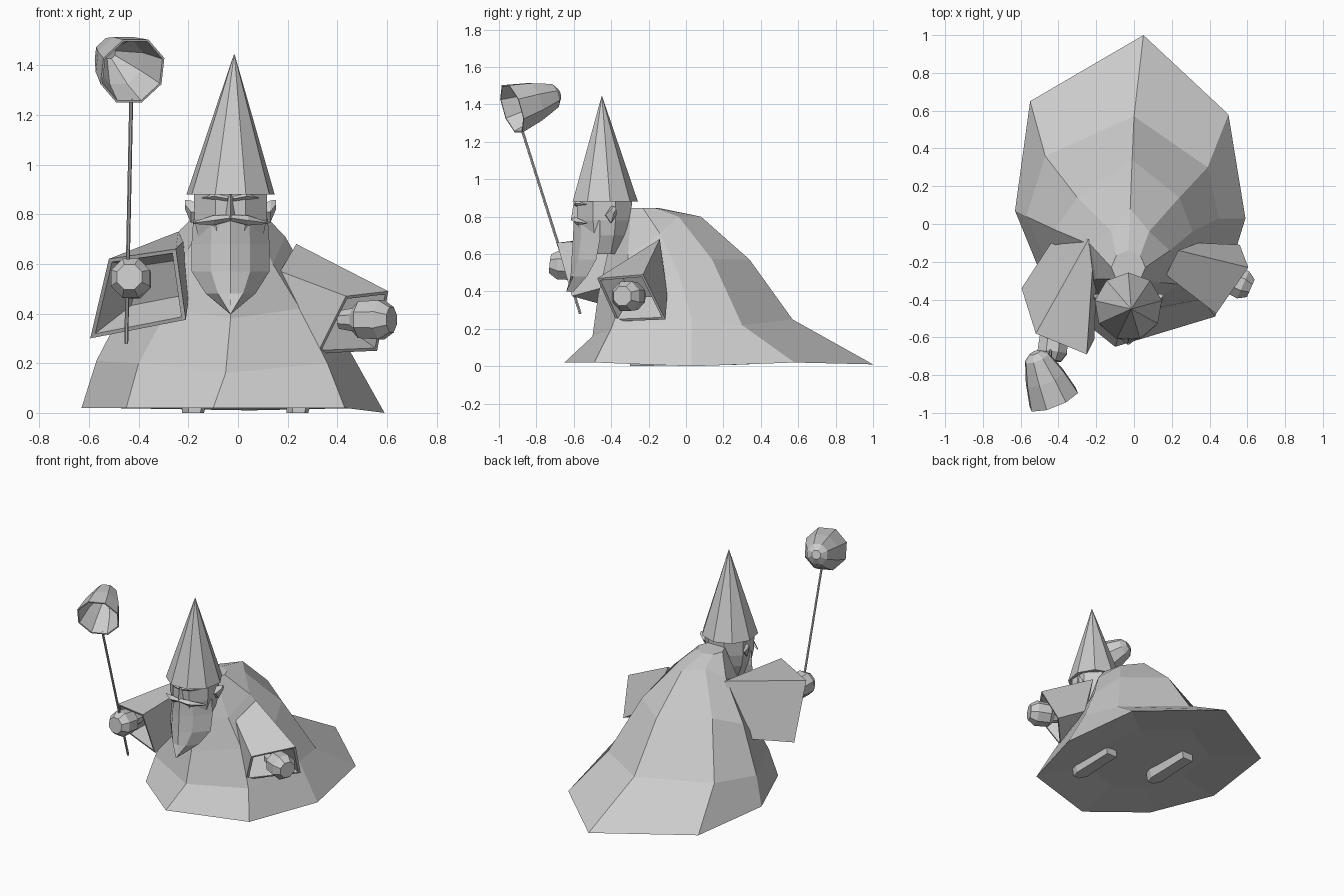
import bpy, bmesh, math
from mathutils import Vector, Matrix

cube = bpy.data.objects.get("Cube")
if cube:
    bpy.data.objects.remove(cube, do_unlink=True)

GREY = (0.6, 0.6, 0.6, 1)
mat = bpy.data.materials.new("plain grey")
mat.use_nodes = True
mat.diffuse_color = GREY
mat.node_tree.nodes["Principled BSDF"].inputs["Base Color"].default_value = GREY

HEAD = Vector((-0.03, -0.437, 0))


def finish(name, bm):
    bmesh.ops.recalc_face_normals(bm, faces=bm.faces)
    mesh = bpy.data.meshes.new(name)
    bm.to_mesh(mesh)
    bm.free()
    mesh.materials.append(mat)
    obj = bpy.data.objects.new(name, mesh)
    bpy.context.collection.objects.link(obj)
    return obj


def loft(name, rings, matrix=None):
    """Skin a list of equal-length point rings and cap both ends."""
    bm = bmesh.new()
    rows = [[bm.verts.new(p) for p in ring] for ring in rings]
    n = len(rows[0])
    for a, b in zip(rows, rows[1:]):
        for i in range(n):
            j = (i + 1) % n
            bm.faces.new((a[i], a[j], b[j], b[i]))
    bm.faces.new(rows[0])
    bm.faces.new(rows[-1])
    if matrix:
        bm.transform(matrix)
    return finish(name, bm)


def circle(r, z, n=8, turn=0.0, centre=(0, 0)):
    return [(centre[0] + r * math.cos(turn + math.tau * i / n),
             centre[1] + r * math.sin(turn + math.tau * i / n), z) for i in range(n)]


def aim(start, direction):
    return Matrix.Translation(start) @ Vector(direction).to_track_quat("Z", "Y").to_matrix().to_4x4()


def scaled(ring, factor, shift=Vector()):
    centre = sum((Vector(p) for p in ring), Vector()) / len(ring)
    return [centre + (Vector(p) - centre) * factor + shift for p in ring]


# Robe: ribs from hem to shoulder, running round from the back by the left side
ribs = [
    [(.05, 1, .01), (0, .57, .25), (-.01, .34, .57), (-.02, .08, .8)],
    [(.5, .58, .02), (.39, .3, .22), (.24, .14, .57), (.08, -.04, .8)],
    [(.59, .03, 0), (.45, .03, .25), (.31, -.04, .5), (.19, -.14, .71)],
    [(.43, -.49, .02), (.36, -.4, .2), (.25, -.32, .42), (.14, -.31, .6)],
    [(-.1, -.65, .02), (-.05, -.5, .16), (-.03, -.47, .38), (-.03, -.42, .6)],
    [(-.45, -.37, .02), (-.4, -.34, .2), (-.28, -.31, .42), (-.2, -.29, .66)],
    [(-.63, .07, .02), (-.57, .04, .21), (-.42, -.03, .5), (-.23, -.11, .74)],
    [(-.55, .65, .02), (-.47, .36, .25), (-.3, .14, .57), (-.12, -.04, .8)],
]
robe_rings = [[rib[k] for rib in ribs] for k in range(4)]
underside = scaled(robe_rings[0], .55, Vector((0, 0, .04)))
collar = circle(.09, .845, 8, 0, (-.03, -.23))
loft("robe", [underside] + robe_rings + [[collar[(2 - i) % 8] for i in range(8)]])


# Sleeves: four-sided, flaring to a thin rim with a deep recess
def sleeve(name, root, mouth):
    depth = sum((Vector(p) for p in root), Vector()) / 4 - sum((Vector(p) for p in mouth), Vector()) / 4
    loft(name, [root, mouth, scaled(mouth, .9), scaled(mouth, .5, depth * .5)])


sleeve("right_sleeve",
       [(-.24, -.08, .73), (-.22, -.24, .69), (-.2, -.34, .45), (-.4, -.04, .39)],
       [(-.52, -.58, .62), (-.25, -.69, .66), (-.21, -.61, .375), (-.595, -.34, .3)])
sleeve("left_sleeve",
       [(.235, -.14, .68), (.17, -.27, .57), (.2, -.33, .36), (.34, -.1, .38)],
       [(.605, -.23, .49), (.435, -.475, .47), (.32, -.37, .24), (.56, -.11, .25)])


# Hands: rounded blocks on short wrists
def hand(name, centre, direction):
    rings = [circle(r, z, 8, math.pi / 8)
             for r, z in ((.04, -.15), (.05, -.09), (.08, -.06), (.085, .03), (.055, .075))]
    loft(name, rings, aim(centre, direction))


hand("right_hand", (-.43, -.65, .54), (-.1, -1, .1))
hand("left_hand", (.55, -.31, .375), (.9, -.4, 0))

# Staff and its bell-shaped hollow head
foot_end, top_end = Vector((-.45, -.565, .28)), Vector((-.43, -.877, 1.265))
axis = top_end - foot_end
loft("staff", [circle(.008, 0, 6), circle(.008, axis.length, 6)], aim(foot_end, axis))
bell = [(.03, .28), (.07, .25), (.113, .13), (.143, 0), (.134, 0), (.1, .13), (.025, .255)]
loft("staff_bell", [circle(r, z, 8, math.pi / 8) for r, z in bell],
     aim((-.425, -.93, 1.376), (-.1, .25, .08)))

# Hat: nine-sided cone
hat_turn = math.pi / 2
loft("hat", [circle(.18, .88, 9, hat_turn, HEAD), circle(.001, 1.445, 9, hat_turn, (-.015, -.45))])

# Head
loft("head", [circle(r, z, 8, math.pi / 8, HEAD)
              for r, z in ((.09, .6), (.14, .7), (.157, .78), (.16, .89))])


# Beard: ridged down the middle, narrowing to a point
def beard_ring(z, w, front, back):
    outline = [(-w, back), (-w * .5, (front + back) / 2 - .03), (0, front),
               (w * .5, (front + back) / 2 - .03), (w, back)]
    return [(HEAD.x + x, y, z) for x, y in outline]


loft("beard", [beard_ring(.78, .15, -.6, -.46), beard_ring(.68, .157, -.605, -.46),
               beard_ring(.57, .157, -.612, -.48), beard_ring(.48, .1, -.617, -.53),
               beard_ring(.4, .004, -.62, -.6)])

# Nose: small wedge
loft("nose", [[(HEAD.x - .03, -.57, .77), (HEAD.x, -.615, .78), (HEAD.x + .03, -.57, .77)],
              [(HEAD.x - .012, -.57, .88), (HEAD.x, -.6, .88), (HEAD.x + .012, -.57, .88)]])


# Paired face parts
def cross(x, y, z, h, d):
    return [(x, y - d, z), (x, y, z + h), (x, y + d, z), (x, y, z - h)]


for side, word in ((1, "left"), (-1, "right")):
    def at(x, y, z, h, d):
        return cross(HEAD.x + side * x, y, z, h, d)
    loft(word + "_moustache", [at(.0, -.6, .785, .012, .015), at(.07, -.585, .775, .02, .02),
                               at(.15, -.53, .765, .004, .005)])
    loft(word + "_eyebrow", [at(.01, -.585, .862, .01, .012), at(.065, -.583, .872, .012, .012),
                             at(.12, -.515, .865, .006, .01)])
    loft(word + "_ear", [at(.13, -.41, .805, .035, .025), at(.16, -.4, .81, .045, .03),
                         at(.184, -.385, .84, .018, .012)])

# Hair behind the head
loft("back_hair", [circle(.08, .7, 6, 0, (-.03, -.38)), circle(.11, .77, 6, 0, (-.03, -.4)),
                   circle(.13, .87, 6, 0, (-.03, -.42))])


# Shoes under the hem: toes down, heels slightly raised
def shoe(name, x, toe, heel):
    rings = []
    for t, w, low, high in ((0, .03, 0, .05), (.15, .055, 0, .08), (.55, .05, .005, .1), (1, .05, .01, .13)):
        y = toe + (heel - toe) * t
        rings.append([(x - w, y, low), (x + w * .6, y, low), (x + w, y, high), (x - w, y, high)])
    loft(name, rings)


shoe("left_shoe", .25, -.3, .06)
shoe("right_shoe", -.17, -.04, .34)
